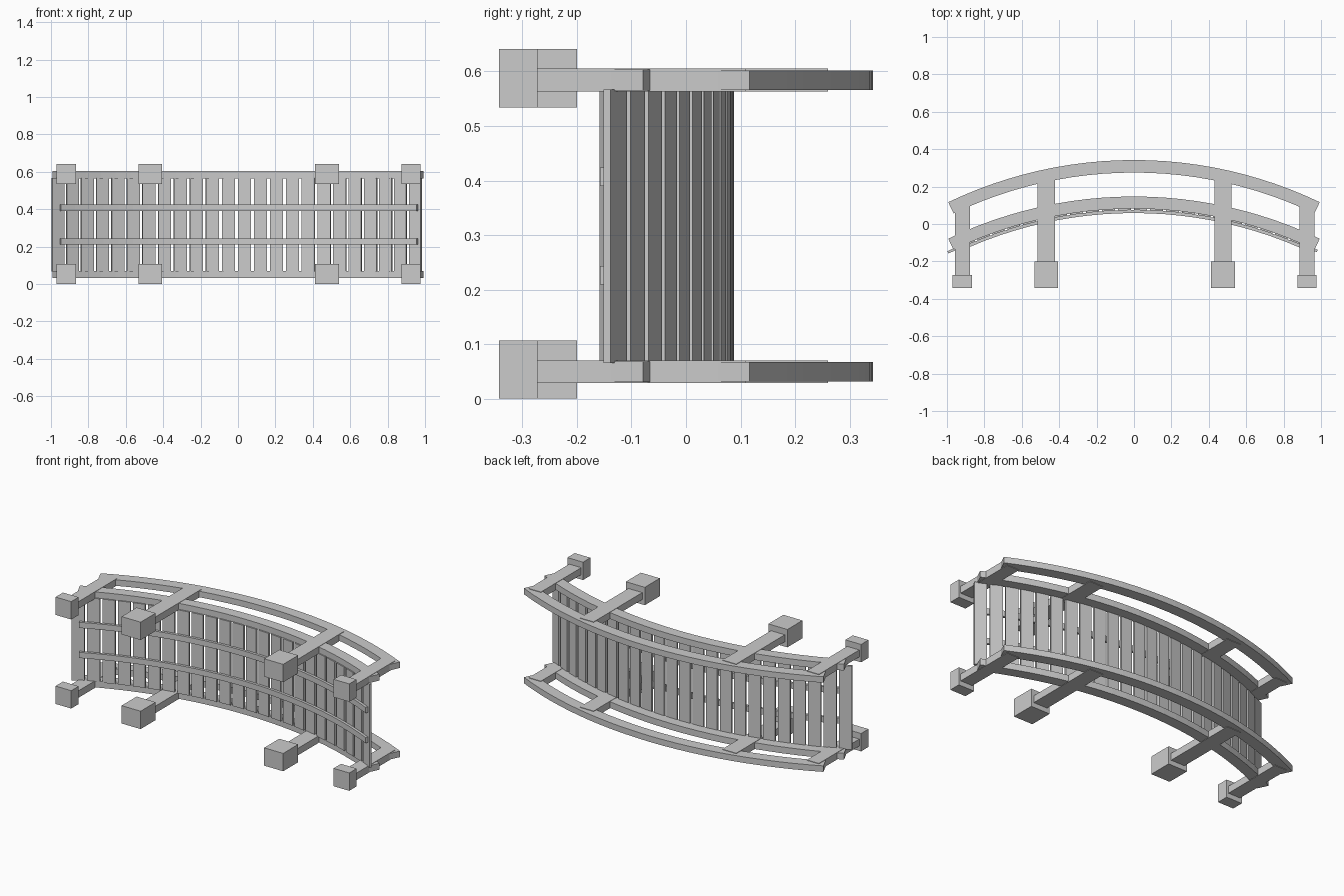
import bpy, bmesh, math

if "Cube" in bpy.data.objects:
    bpy.data.objects.remove(bpy.data.objects["Cube"])

grey = bpy.data.materials.new("light grey")
grey.diffuse_color = (0.6, 0.6, 0.6, 1)
grey.use_nodes = True
grey.node_tree.nodes["Principled BSDF"].inputs["Base Color"].default_value = grey.diffuse_color


def finish(name, bm):
    bmesh.ops.recalc_face_normals(bm, faces=bm.faces)
    me = bpy.data.meshes.new(name)
    bm.to_mesh(me)
    bm.free()
    me.materials.append(grey)
    ob = bpy.data.objects.new(name, me)
    bpy.context.collection.objects.link(ob)


def box(name, x0, x1, y0, y1, z0, z1):
    bm = bmesh.new()
    bmesh.ops.create_cube(bm, size=1)
    for v in bm.verts:
        v.co.x = x0 if v.co.x < 0 else x1
        v.co.y = y0 if v.co.y < 0 else y1
        v.co.z = z0 if v.co.z < 0 else z1
    finish(name, bm)


def arc(name, top, radius, thick, a0, a1, z0, z1, n):
    """Curved bar, arched towards +y, between two angles."""
    bm = bmesh.new()
    rings = []
    for i in range(n + 1):
        a = a0 + (a1 - a0) * i / n
        ring = []
        for r, z in ((radius, z0), (radius, z1), (radius - thick, z1), (radius - thick, z0)):
            ring.append(bm.verts.new((r * math.sin(a), top - radius + r * math.cos(a), z)))
        rings.append(ring)
    for p, q in zip(rings, rings[1:]):
        for k in range(4):
            bm.faces.new((p[k], p[(k + 1) % 4], q[(k + 1) % 4], q[k]))
    bm.faces.new(rings[0])
    bm.faces.new(rings[-1])
    finish(name, bm)


# side frames: handrail, deck beam, posts and feet
for side, zc, fc in (("lower", 0.05, 0.054), ("upper", 0.584, 0.5875)):
    a = math.asin(0.993 / 2.3)
    arc(side + "_handrail", 0.342, 2.3, 0.067, -a, a, zc - 0.018, zc + 0.018, 24)
    arc(side + "_deck_beam", 0.147, 2.3, 0.065, -a, a, zc - 0.019, zc + 0.019, 24)
    for x, w, fw, foot_top, post_top in (
            (-0.918, 0.040, 0.052, -0.272, 0.11), (-0.469, 0.046, 0.063, -0.20, 0.26),
            (0.476, 0.046, 0.063, -0.20, 0.26), (0.925, 0.040, 0.052, -0.272, 0.11)):
        box(side + "_post", x - w, x + w, -0.30, post_top, zc - 0.021, zc + 0.021)
        box(side + "_foot", x - fw, x + fw, -0.342, foot_top, fc - 0.0535, fc + 0.0535)

# deck planks
R = 2.25
start, end = math.asin(-0.998 / R), math.asin(0.983 / R)
count = 24
gap = 0.016 / R
step = (end - start + gap) / count
for i in range(count):
    s = start + i * step
    arc("deck_plank", 0.088, R, 0.014, s, s + step - gap, 0.066, 0.567, 1)

# runners below the planks
for z in (0.21, 0.39):
    arc("deck_runner", 0.0745, R - 0.0135, 0.016,
        math.asin(-0.958 / R), math.asin(0.968 / R), z, z + 0.034, 24)
